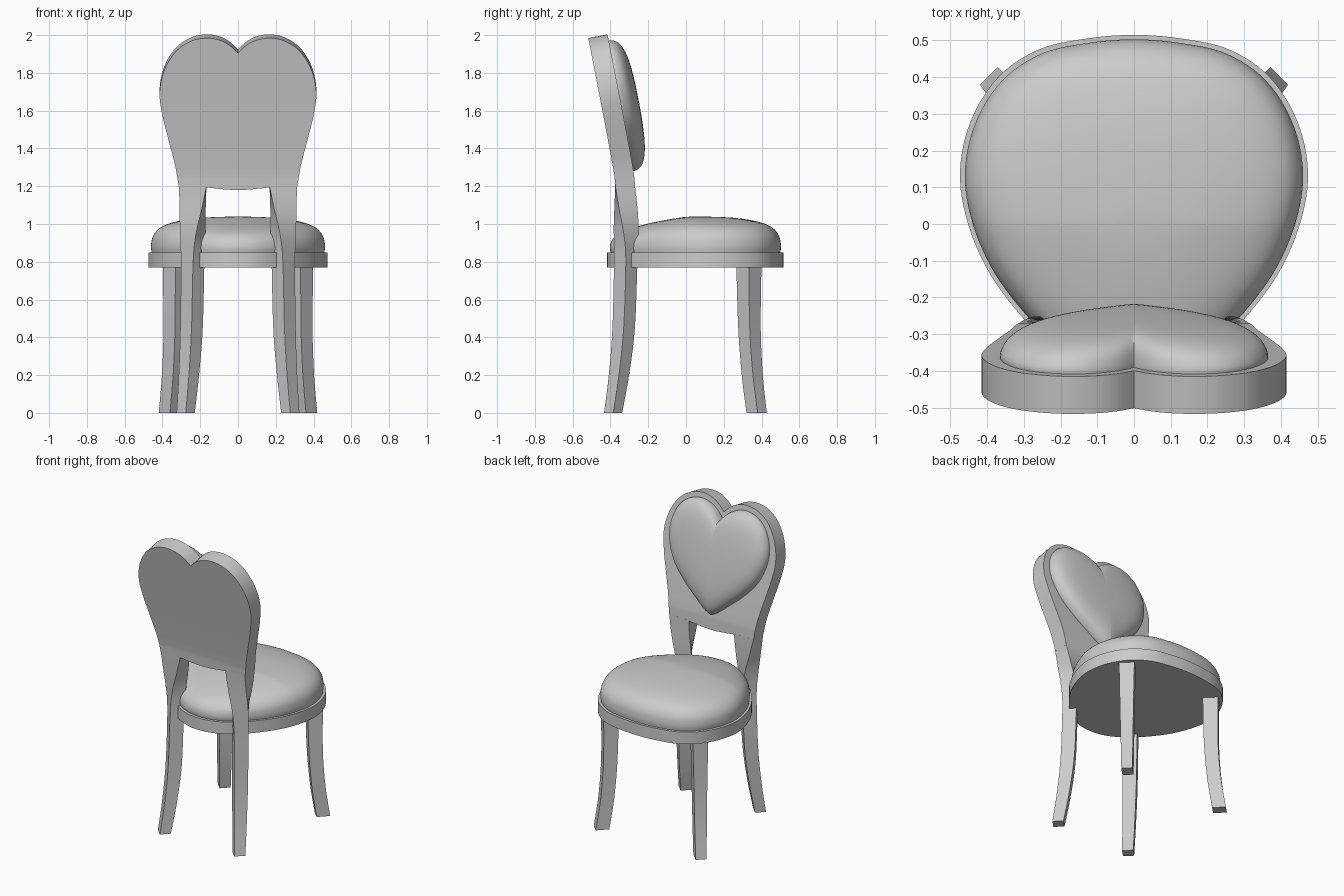
import bpy, bmesh, math
from mathutils import Vector

if "Cube" in bpy.data.objects:
    bpy.data.objects.remove(bpy.data.objects["Cube"])

grey = bpy.data.materials.new("plain grey")
grey.use_nodes = True
grey.diffuse_color = (0.6, 0.6, 0.6, 1)
grey.node_tree.nodes["Principled BSDF"].inputs["Base Color"].default_value = (0.6, 0.6, 0.6, 1)


def finish(bm, name, angle=35):
    bmesh.ops.recalc_face_normals(bm, faces=bm.faces)
    mesh = bpy.data.meshes.new(name)
    bm.to_mesh(mesh)
    bm.free()
    mesh.materials.append(grey)
    obj = bpy.data.objects.new(name, mesh)
    bpy.context.collection.objects.link(obj)
    bpy.ops.object.select_all(action="DESELECT")
    obj.select_set(True)
    bpy.context.view_layer.objects.active = obj
    bpy.ops.object.shade_smooth_by_angle(angle=math.radians(angle))
    return obj


def spline(points, steps, first=None, last=None):
    """Catmull-Rom curve through points, with optional ghost end points."""
    pts = [Vector(p) for p in points]
    pts = [Vector(first or points[0])] + pts + [Vector(last or points[-1])]
    out = []
    for a, b, c, d in zip(pts, pts[1:], pts[2:], pts[3:]):
        for i in range(steps):
            t = i / steps
            out.append(0.5 * (2 * b + (c - a) * t + (2 * a - 5 * b + 4 * c - d) * t ** 2
                              + (3 * b - a - 3 * c + d) * t ** 3))
    return out + [pts[-2]]


def mirrored(half):
    """Close a half outline whose ends lie on the centre line."""
    return half + [Vector((-p.x, p.y)) for p in reversed(half[1:-1])]


def loft(bm, rings, cap_start=True, cap_end=True):
    loops = [[bm.verts.new(p) for p in ring] for ring in rings]
    n = len(loops[0])
    for lo, hi in zip(loops, loops[1:]):
        for i in range(n):
            j = (i + 1) % n
            bm.faces.new((lo[i], lo[j], hi[j], hi[i]))
    if cap_start:
        bm.faces.new(loops[0])
    if cap_end:
        bm.faces.new(loops[-1])


def cushion(name, outline, centre, profile, place, roundness):
    """Padded dome: shrinking rings that relax from the outline to an ellipse."""
    centre = Vector(centre)
    rx = max(abs(p.x) for p in outline)
    ry = (max(p.y for p in outline) - min(p.y for p in outline)) / 2
    rings = []
    for scale, height in spline(profile, 4):
        ring = []
        for p in outline:
            d = p - centre
            u = d.normalized()
            oval = u / math.hypot(u.x / rx, u.y / ry)
            q = centre + scale * d.lerp(oval, roundness * max(0, 1 - scale))
            ring.append(place(q, height))
        rings.append(ring)
    bm = bmesh.new()
    loft(bm, rings)
    return finish(bm, name, 60)


# Seat board and padded seat
seat_half = [(0, 0.515), (0.13, 0.505), (0.26, 0.475), (0.37, 0.4), (0.445, 0.28), (0.474, 0.14),
             (0.452, 0), (0.39, -0.14), (0.29, -0.27), (0.2, -0.35), (0.1, -0.402), (0, -0.417)]
seat_outline = mirrored(spline(seat_half, 6, (-0.13, 0.505), (-0.1, -0.402)))
bm = bmesh.new()
loft(bm, [[(p.x, p.y, z) for p in seat_outline] for z in (0.77, 0.85)])
finish(bm, "seat_board")


def on_seat(q, height):
    back_drop = 0.12 * max(0, -q.y) * height / 0.19
    return Vector((q.x, q.y, 0.85 + height - back_drop))


seat_profile = [(0.965, 0), (0.972, 0.035), (0.95, 0.085), (0.87, 0.13),
                (0.7, 0.162), (0.4, 0.183), (0.02, 0.19)]
cushion("seat_cushion", seat_outline, (0, 0.07), seat_profile, on_seat, 0.5)


# Curved backrest: flat outline, sliced, then bent and thickened along its spine
BASE, HALF = 1.2, 0.052


def on_back(q, offset):
    d = max(0, q.y - BASE)
    root = math.sqrt(d * d + 0.004)
    slope = 0.195 * d / root
    normal = Vector((0, 1, slope)).normalized()
    return Vector((q.x, -0.322 - 0.195 * (root - 0.063), q.y - 0.006)) + normal * offset


back_half = spline([(0, 1.92), (0.045, 1.962), (0.1, 1.99), (0.17, 2), (0.25, 1.983), (0.33, 1.928),
                    (0.39, 1.83), (0.415, 1.71), (0.4, 1.59), (0.365, 1.45), (0.332, 1.32),
                    (0.313, 1.2)], 6)
back_half += spline([(0.167, 1.2), (0.08, 1.19), (0, 1.186)], 4, None, (-0.08, 1.19))
bm = bmesh.new()
bm.faces.new([bm.verts.new((p.x, p.y, 0)) for p in mirrored(back_half)])
for i in range(1, 13):
    bmesh.ops.bisect_plane(bm, geom=bm.verts[:] + bm.edges[:] + bm.faces[:],
                           plane_co=(0, BASE + 0.003 + i * 0.055, 0), plane_no=(0, 1, 0))
rear = bm.verts[:]
front = [e for e in bmesh.ops.extrude_face_region(bm, geom=bm.faces[:], use_keep_orig=True)["geom"]
         if isinstance(e, bmesh.types.BMVert)]
for verts, side in ((rear, -HALF), (front, HALF)):
    for v in verts:
        v.co = on_back(v.co.xy, side)
finish(bm, "backrest")

# Heart-shaped back pad
heart_half = spline([(0, 1.875), (0.045, 1.922), (0.11, 1.957), (0.18, 1.965), (0.26, 1.94),
                     (0.325, 1.875), (0.362, 1.77), (0.353, 1.66), (0.305, 1.55), (0.22, 1.45),
                     (0.11, 1.355), (0.04, 1.3), (0, 1.28)], 5)
heart_profile = [(1, -0.005), (1, 0.015), (0.95, 0.045), (0.84, 0.068),
                 (0.65, 0.084), (0.35, 0.093), (0.02, 0.095)]
cushion("heart_pad", mirrored(heart_half), (0, 1.64), heart_profile,
        lambda q, h: on_back(q, HALF + h), 0.7)


# Legs: rectangular sections (z, x, y, half width, half depth, turn) lofted along a curve
def leg(name, sections, mirror):
    rings = []
    for z, x, y, w, d, turn in spline(sections, 5):
        c, s = math.cos(math.radians(turn)), math.sin(math.radians(turn))
        rings.append([(mirror * (x + a * w * c - b * d * s), y + a * w * s + b * d * c, z)
                      for a, b in ((-1, -1), (1, -1), (1, 1), (-1, 1))])
    bm = bmesh.new()
    loft(bm, rings)
    finish(bm, name, 30)


front_leg = [(0, 0.366, 0.374, 0.034, 0.042, -45), (0.2, 0.347, 0.351, 0.037, 0.042, -45),
             (0.45, 0.335, 0.336, 0.041, 0.043, -45), (0.78, 0.332, 0.333, 0.047, 0.047, -45)]
rear_leg = [(0, 0.277, -0.386, 0.034, 0.034, 45), (0.2, 0.26, -0.355, 0.038, 0.038, 45),
            (0.45, 0.246, -0.33, 0.042, 0.042, 45), (0.8, 0.24, -0.319, 0.045, 0.043, 44),
            (0.95, 0.24, -0.317, 0.05, 0.046, 32), (1.08, 0.24, -0.318, 0.06, 0.05, 12),
            (1.2, 0.24, -0.322, 0.073, 0.052, 0)]
for side, sign in (("left", 1), ("right", -1)):
    leg(side + "_front_leg", front_leg, sign)
    leg(side + "_rear_leg", rear_leg, sign)
